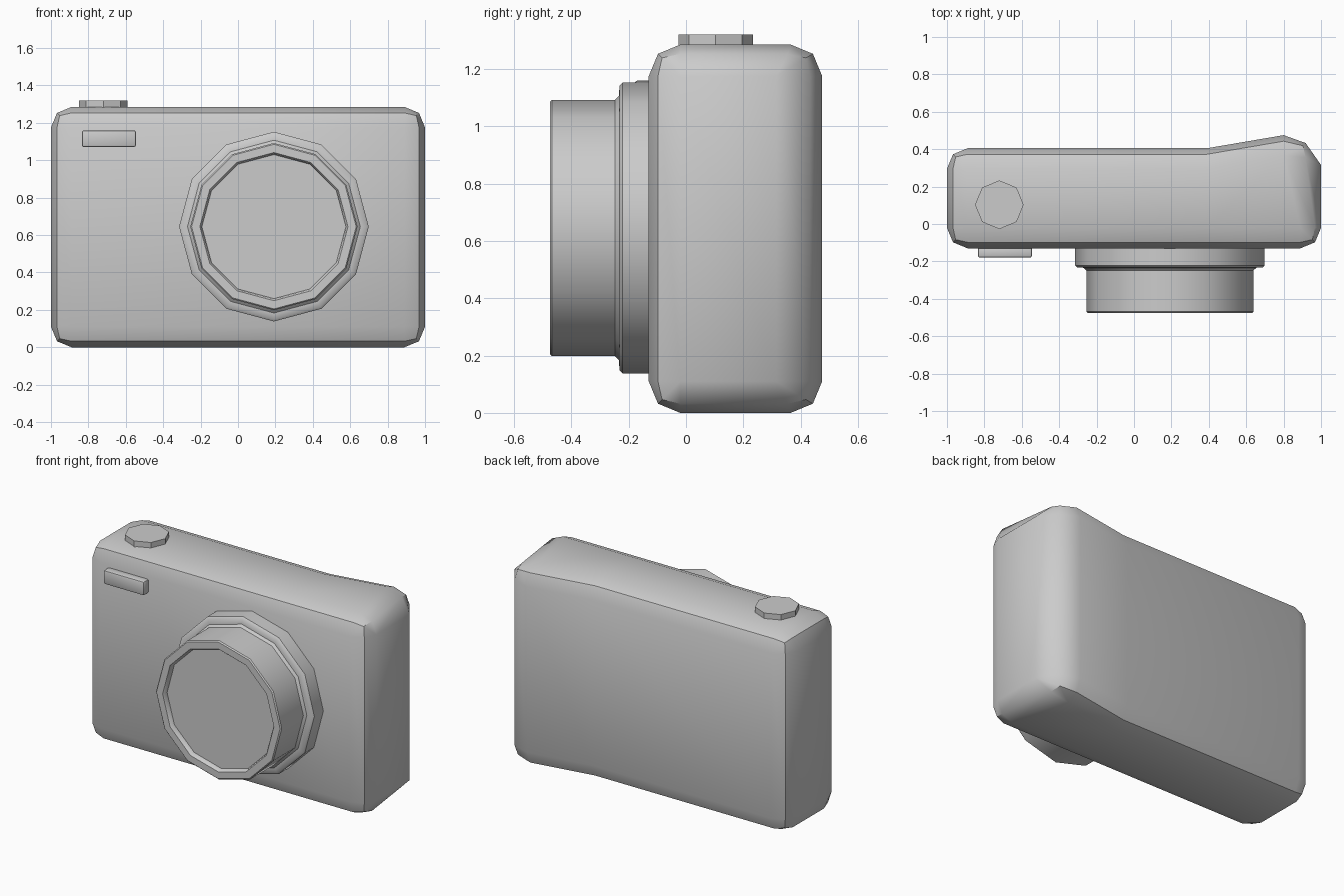
import bpy, bmesh, math
from mathutils import Vector

if "Cube" in bpy.data.objects:
    bpy.data.objects.remove(bpy.data.objects["Cube"])


def finish(bm, name, angle=40):
    bmesh.ops.recalc_face_normals(bm, faces=bm.faces)
    me = bpy.data.meshes.new(name)
    bm.to_mesh(me)
    bm.free()
    ob = bpy.data.objects.new(name, me)
    bpy.context.collection.objects.link(ob)
    bpy.ops.object.select_all(action='DESELECT')
    ob.select_set(True)
    bpy.context.view_layer.objects.active = ob
    bpy.ops.object.shade_smooth_by_angle(angle=math.radians(angle))
    return ob


def rounded_box(lo, hi, width, segments):
    bm = bmesh.new()
    bmesh.ops.create_cube(bm, size=1)
    for v in bm.verts:
        v.co = Vector([a if c < 0 else b for c, a, b in zip(v.co, lo, hi)])
    bmesh.ops.bevel(bm, geom=bm.edges[:], offset=width, segments=segments,
                    profile=0.5, affect='EDGES', clamp_overlap=True)
    return bm


def lathe(profile, sides, centre, axis):
    """Revolve (radius, position) points around the y or z axis, capping both ends."""
    bm = bmesh.new()
    rings = []
    for r, h in profile:
        ring = []
        for i in range(sides):
            a = 2 * math.pi * i / sides
            u, w = r * math.cos(a), r * math.sin(a)
            co = (centre[0] + u, h, centre[1] + w) if axis == 'y' else (centre[0] + u, centre[1] + w, h)
            ring.append(bm.verts.new(co))
        rings.append(ring)
    for a, b in zip(rings, rings[1:]):
        for i in range(sides):
            j = (i + 1) % sides
            bm.faces.new((a[i], a[j], b[j], b[i]))
    bm.faces.new(rings[0])
    bm.faces.new(rings[-1])
    return bm


# Body: rounded box, with a thumb grip swelling out of the back on the right
bm = rounded_box((-1, -0.13, 0), (1, 0.405, 1.285), 0.11, 2)
bmesh.ops.bisect_plane(bm, geom=bm.verts[:] + bm.edges[:] + bm.faces[:],
                       plane_co=(0.39, 0, 0), plane_no=(1, 0, 0))
for v in bm.verts:
    if v.co.y > 0.14 and v.co.x > 0.8:
        if v.co.x < 0.91:
            v.co += Vector((-0.09, 0.07, 0))
        elif v.co.x < 0.985:
            v.co += Vector((-0.05, 0.06, 0))
        else:
            v.co.y += 0.02
finish(bm, "body")

# Lens: base ring, barrel and shallow recessed front, 12 sides
lens_profile = [(0.507, -0.11), (0.507, -0.222), (0.496, -0.232), (0.462, -0.234),
                (0.447, -0.248), (0.447, -0.468), (0.440, -0.475),
                (0.396, -0.475), (0.390, -0.468), (0.385, -0.445)]
finish(lathe(lens_profile, 12, (0.192, 0.645), 'y'), "lens")

# Shutter button: low octagonal disc
finish(lathe([(0.13, 1.275), (0.13, 1.32)], 8, (-0.72, 0.103), 'z'), "shutter_button")

# Flash window on the front
finish(rounded_box((-0.835, -0.18, 1.07), (-0.545, -0.12, 1.16), 0.012, 2), "flash_window")
